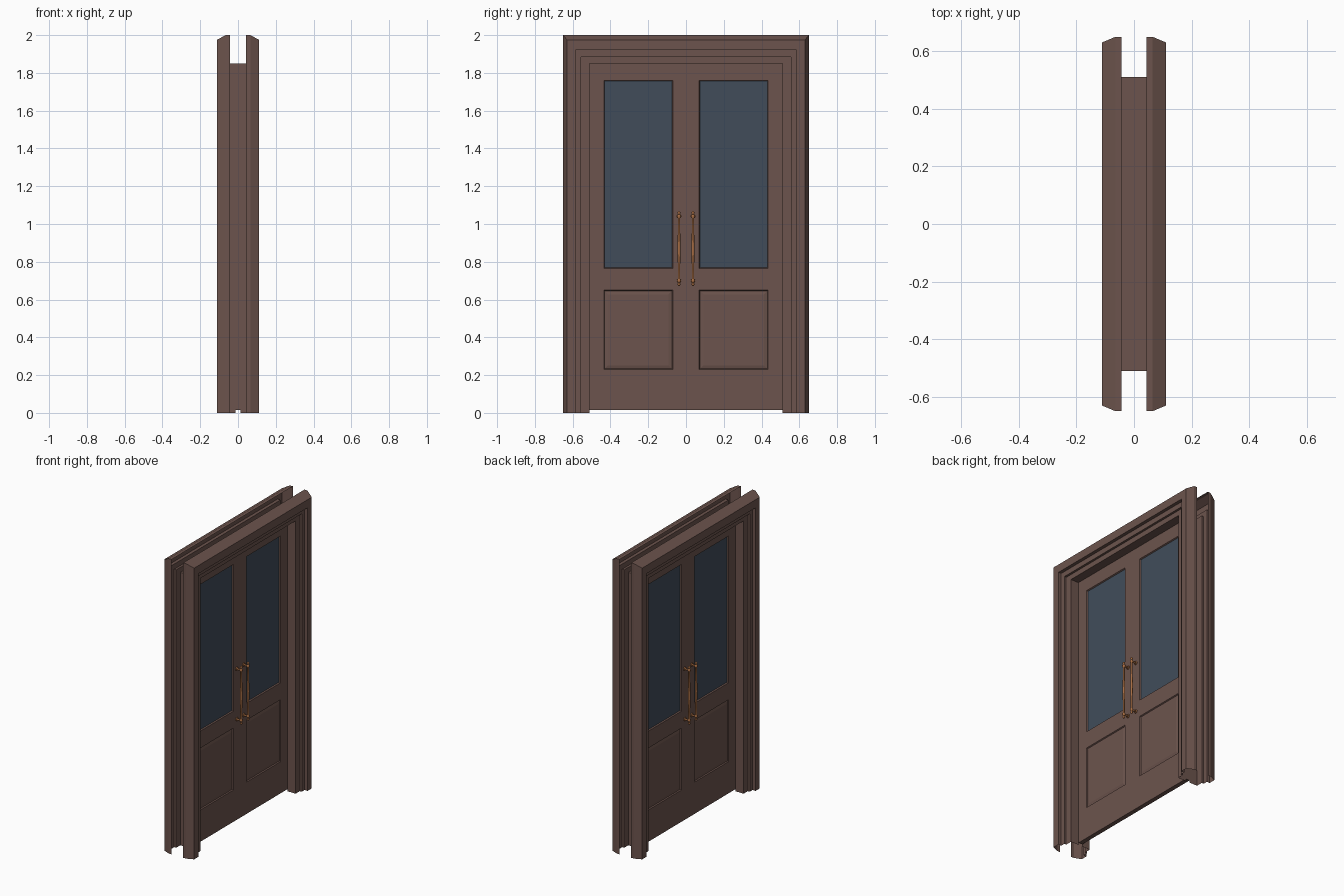
import bpy, bmesh, math
from mathutils import Vector

if "Cube" in bpy.data.objects:
    bpy.data.objects.remove(bpy.data.objects["Cube"])


def material(name, rgb):
    m = bpy.data.materials.new(name)
    m.diffuse_color = (*rgb, 1)
    m.use_nodes = True
    m.node_tree.nodes["Principled BSDF"].inputs["Base Color"].default_value = m.diffuse_color
    return m


WOOD = material("brown_wood", (0.150, 0.088, 0.074))
GLASS = material("dark_blue_glass", (0.052, 0.073, 0.102))
COPPER = material("copper", (0.38, 0.15, 0.055))


def finish(name, bm, mats, smooth=False):
    mesh = bpy.data.meshes.new(name)
    bm.to_mesh(mesh)
    bm.free()
    for m in mats:
        mesh.materials.append(m)
    if smooth:
        for p in mesh.polygons:
            p.use_smooth = True
    ob = bpy.data.objects.new(name, mesh)
    bpy.context.collection.objects.link(ob)
    return ob


# Stepped moulding swept up one leg, across the head and down the other leg
# (depth x, half width y, head height z), hollow at the back
PROFILE = [(0.043, 0.65, 2.0), (0.065, 0.65, 2.0), (0.112, 0.63, 1.975),
           (0.112, 0.585, 1.92), (0.09, 0.585, 1.92), (0.09, 0.555, 1.885),
           (0.075, 0.555, 1.885), (0.075, 0.51, 1.85), (0.014, 0.51, 1.85)]


def casing(name, side):
    bm = bmesh.new()
    rows = []
    for x, y, z in PROFILE:
        path = [(-y, 0), (-y, z), (y, z), (y, 0)]
        rows.append([bm.verts.new((side * x, py, pz)) for py, pz in path])
    for a, b in zip(rows, rows[1:]):
        for i in range(3):
            quad = [a[i], b[i], b[i + 1], a[i + 1]]
            bm.faces.new(quad if side > 0 else quad[::-1])
    finish(name, bm, [WOOD])


# Door leaf: slab cut into a grid, with recessed glass above and a panel below
def leaf(name, side):
    bm = bmesh.new()
    bmesh.ops.create_cube(bm, size=1)
    for v in bm.verts:
        v.co = Vector((v.co.x * 0.03, side * 0.2553 + v.co.y * 0.5094,
                       0.9325 + v.co.z * 1.835))
    cuts = [((0, side * y, 0), (0, 1, 0)) for y in (0.07, 0.435)]
    cuts += [((0, 0, z), (0, 0, 1)) for z in (0.23, 0.65, 0.765, 1.76)]
    for co, no in cuts:
        bmesh.ops.bisect_plane(bm, geom=bm.verts[:] + bm.edges[:] + bm.faces[:],
                               plane_co=co, plane_no=no)

    def cells(z0, z1):
        out = []
        for f in bm.faces:
            c = f.calc_center_median()
            if abs(f.normal.x) > 0.9 and 0.07 < abs(c.y) < 0.435 and z0 < c.z < z1:
                out.append(f)
        return out

    bm.normal_update()
    panes, panels = cells(0.765, 1.76), cells(0.23, 0.65)
    bmesh.ops.inset_individual(bm, faces=panes, thickness=0.006, depth=-0.008)
    for f in panes:
        f.material_index = 1
    # panel: sunk groove, then a slightly raised field
    bmesh.ops.inset_individual(bm, faces=panels, thickness=0.006, depth=-0.007)
    bmesh.ops.inset_individual(bm, faces=panels, thickness=0.025, depth=0.004)
    finish(name, bm, [WOOD, GLASS])


# Turned grip with ringed ends, held by two short posts
GRIP = [(0, 0.67), (0.006, 0.674), (0.008, 0.682), (0.004, 0.69), (0.010, 0.695),
        (0.010, 0.703), (0.006, 0.71), (0.006, 0.76), (0.008, 0.87)]


def handle(name, sx, sy):
    bm = bmesh.new()
    n = 12
    pts = GRIP + [(r, 1.74 - z) for r, z in GRIP[-2::-1]]
    cx, cy = sx * 0.05, sy * 0.037
    rings = []
    for r, z in pts:
        rings.append([bm.verts.new((cx + r * math.cos(math.tau * i / n),
                                    cy + r * math.sin(math.tau * i / n), z))
                      for i in range(n)])
    for a, b in zip(rings, rings[1:]):
        for i in range(n):
            j = (i + 1) % n
            bm.faces.new((a[i], a[j], b[j], b[i]))
    bmesh.ops.remove_doubles(bm, verts=bm.verts[:], dist=1e-5)
    for z in (0.699, 1.041):
        for r, x0, x1 in ((0.006, 0.015, 0.05), (0.012, 0.014, 0.019)):
            c = bmesh.ops.create_cone(bm, cap_ends=True, segments=n,
                                      radius1=r, radius2=r, depth=x1 - x0)
            for v in c["verts"]:
                p = v.co.copy()
                v.co = Vector((sx * ((x0 + x1) / 2 + p.z), cy + p.y, z + p.x))
    bmesh.ops.recalc_face_normals(bm, faces=bm.faces[:])
    finish(name, bm, [COPPER], smooth=True)


for s, label in ((1, "right"), (-1, "left")):
    casing(label + "_casing", s)
    leaf(("back" if s > 0 else "front") + "_door_leaf", s)
    for t, end in ((1, "back"), (-1, "front")):
        handle(f"{label}_{end}_handle", s, t)
